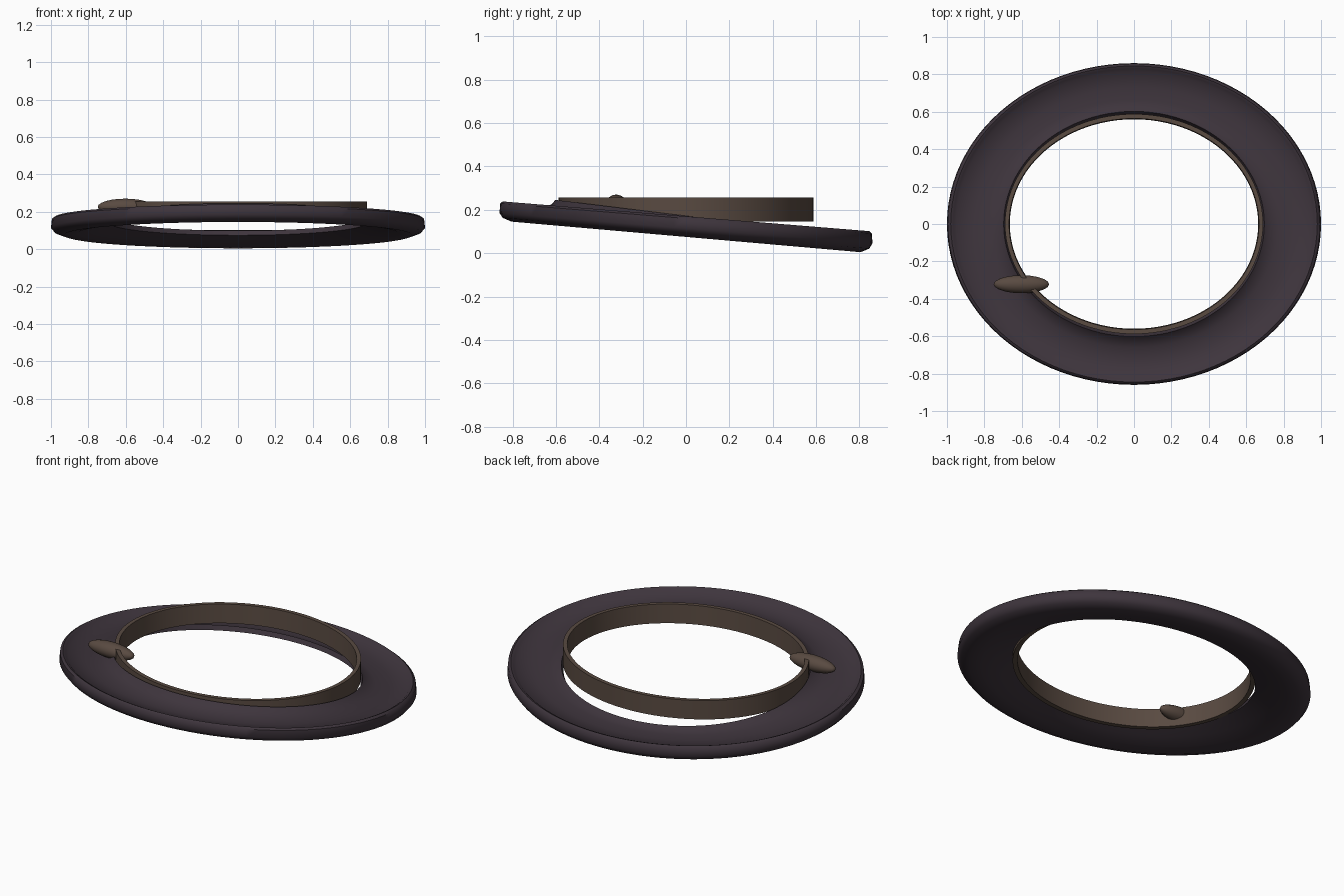
import bpy, bmesh, math

if "Cube" in bpy.data.objects:
    bpy.data.objects.remove(bpy.data.objects["Cube"], do_unlink=True)


def material(name, color):
    mat = bpy.data.materials.new(name)
    mat.use_nodes = True
    mat.diffuse_color = color
    mat.node_tree.nodes["Principled BSDF"].inputs["Base Color"].default_value = color
    return mat


def finish(obj, mat, angle):
    obj.data.materials.append(mat)
    bpy.ops.object.select_all(action='DESELECT')
    obj.select_set(True)
    bpy.context.view_layer.objects.active = obj
    bpy.ops.object.shade_smooth_by_angle(angle=math.radians(angle))


def oval_loft(name, rings, mat, angle, segments=96):
    """Closed loop of tilted ovals: (x radius, y radius, height, fall per y)."""
    bm = bmesh.new()
    loops = []
    for rx, ry, height, fall in rings:
        loop = []
        for i in range(segments):
            a = math.tau * i / segments
            y = ry * math.sin(a)
            loop.append(bm.verts.new((rx * math.cos(a), y, height - fall * y)))
        loops.append(loop)
    for k, lower in enumerate(loops):
        upper = loops[(k + 1) % len(loops)]
        for i in range(segments):
            j = (i + 1) % segments
            bm.faces.new((lower[i], lower[j], upper[j], upper[i]))
    bmesh.ops.recalc_face_normals(bm, faces=bm.faces)
    mesh = bpy.data.meshes.new(name)
    bm.to_mesh(mesh)
    bm.free()
    obj = bpy.data.objects.new(name, mesh)
    bpy.context.collection.objects.link(obj)
    finish(obj, mat, angle)
    return obj


felt = material("dark plum felt", (0.048, 0.035, 0.046, 1))
leather = material("brown leather", (0.100, 0.069, 0.053, 1))

# Brim: raised outer lip, shallow dish, inner edge tilted more than the rim
oval_loft("brim", [
    (0.93, 0.805, 0.075, 0.0875),
    (0.98, 0.845, 0.092, 0.084),
    (1.00, 0.86, 0.115, 0.081),
    (0.995, 0.857, 0.160, 0.081),
    (0.98, 0.845, 0.170, 0.081),
    (0.965, 0.83, 0.163, 0.081),
    (0.95, 0.815, 0.148, 0.081),
    (0.85, 0.73, 0.138, 0.085),
    (0.77, 0.66, 0.140, 0.098),
    (0.72, 0.62, 0.155, 0.115),
    (0.697, 0.602, 0.172, 0.122),
    (0.687, 0.588, 0.140, 0.112),
    (0.78, 0.67, 0.105, 0.098),
    (0.86, 0.74, 0.084, 0.09),
], felt, 50)

# Level band around the opening
oval_loft("band", [
    (0.69, 0.588, 0.145, 0),
    (0.69, 0.588, 0.256, 0),
    (0.668, 0.564, 0.256, 0),
    (0.664, 0.560, 0.145, 0),
], leather, 40)

# Spindle-shaped knot pushed through the band
bpy.ops.mesh.primitive_uv_sphere_add(segments=20, ring_count=12, radius=1,
                                     location=(-0.602, -0.322, 0.226))
knot = bpy.context.object
knot.name = "knot"
knot.scale = (0.148, 0.048, 0.044)
finish(knot, leather, 60)
